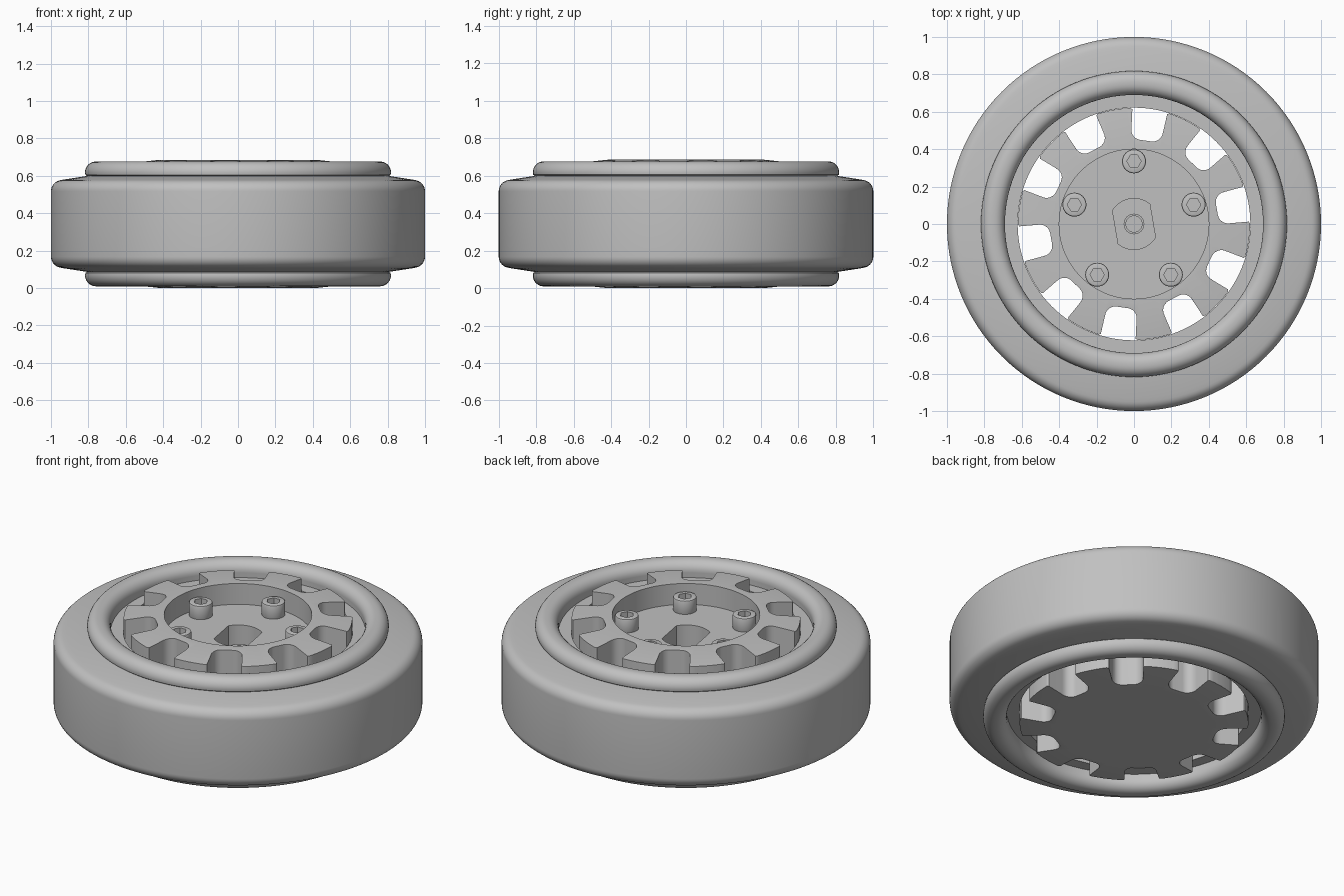
import bpy
import bmesh
from math import sin, cos, pi, radians
from mathutils import Vector

cube = bpy.data.objects.get("Cube")
if cube:
    bpy.data.objects.remove(cube, do_unlink=True)

grey = bpy.data.materials.new("plain grey")
grey.use_nodes = True
grey.diffuse_color = (0.53, 0.53, 0.53, 1)
for node in grey.node_tree.nodes:
    if node.type == 'BSDF_PRINCIPLED':
        node.inputs["Base Color"].default_value = grey.diffuse_color

MID = 0.3425  # height of the wheel's middle plane
TOP = 2 * MID


def finish(bm, name):
    bmesh.ops.recalc_face_normals(bm, faces=bm.faces)
    mesh = bpy.data.meshes.new(name)
    bm.to_mesh(mesh)
    bm.free()
    mesh.materials.append(grey)
    obj = bpy.data.objects.new(name, mesh)
    bpy.context.collection.objects.link(obj)
    return obj


def lathe(name, profile, steps=128):
    """Revolve a closed (radius, height) profile about z."""
    bm = bmesh.new()
    rings = [[bm.verts.new((r * cos(2 * pi * i / steps), r * sin(2 * pi * i / steps), z))
              for r, z in profile] for i in range(steps)]
    n = len(profile)
    for i in range(steps):
        a, b = rings[i], rings[(i + 1) % steps]
        for j in range(n):
            k = (j + 1) % n
            bm.faces.new((a[j], b[j], b[k], a[k]))
    return finish(bm, name)


def prism(name, outline, z0, z1):
    bm = bmesh.new()
    base = bm.faces.new([bm.verts.new((x, y, z0)) for x, y in outline])
    top = bmesh.ops.extrude_face_region(bm, geom=[base])["geom"]
    bmesh.ops.translate(bm, vec=(0, 0, z1 - z0),
                        verts=[v for v in top if isinstance(v, bmesh.types.BMVert)])
    return finish(bm, name)


def arc(cx, cy, r, a0, a1, n):
    return [(cx + r * cos(radians(a0 + (a1 - a0) * i / n)),
             cy + r * sin(radians(a0 + (a1 - a0) * i / n))) for i in range(n + 1)]


def circle(r, n=96):
    return arc(0, 0, r, 0, 360, n)[:-1]


def flipped(profile):
    return [(r, TOP - z) for r, z in reversed(profile)]


def bevel(obj, width, segments=3):
    mod = obj.modifiers.new("bevel", 'BEVEL')
    mod.width, mod.segments = width, segments
    mod.limit_method, mod.angle_limit = 'ANGLE', radians(60)


def cut(obj, cutter):
    cutter.hide_render = True
    mod = obj.modifiers.new("cut", 'BOOLEAN')
    mod.operation, mod.solver, mod.object = 'DIFFERENCE', 'EXACT', cutter


def bake(obj, cutters=()):
    bpy.context.view_layer.update()
    evaluated = obj.evaluated_get(bpy.context.evaluated_depsgraph_get())
    mesh = bpy.data.meshes.new_from_object(evaluated)
    obj.modifiers.clear()
    obj.data = mesh
    for c in cutters:
        bpy.data.objects.remove(c, do_unlink=True)


def smooth(obj):
    bpy.ops.object.select_all(action='DESELECT')
    obj.select_set(True)
    bpy.context.view_layer.objects.active = obj
    bpy.ops.object.shade_smooth_by_angle(angle=radians(35))


# Tyre with softly rounded shoulders and sloping side walls
wall = [(0.76, 0.602), (0.8, 0.6), (0.93, 0.58)] + arc(0.94, 0.517, 0.06, 80, 0, 8)
tyre = lathe("tyre", wall + flipped(wall))

# Rim: rounded beads at both sides and an inner flange just below the tabs
bead = ([(0.622, 0.585), (0.69, 0.585), (0.69, 0.615)]
        + arc(0.748, 0.618, 0.058, 180, 90, 7) + arc(0.76, 0.618, 0.058, 90, 0, 7)
        + [(0.816, 0.605), (0.795, 0.59)])
rim = lathe("rim", bead + flipped(bead))

# Hub: ten tabs separated by round-bottomed slots
outline = []
for i in range(10):
    turn = radians(82 + 36 * i)
    slot = ([(0.618, -0.106), (0.606, -0.094)] + arc(0.505, -0.03, 0.055, 270, 180, 6)
            + arc(0.505, 0.03, 0.055, 180, 90, 6) + [(0.606, 0.094), (0.618, 0.106)])
    for u, v in slot:
        p = Vector((u * cos(turn) - v * sin(turn), u * sin(turn) + v * cos(turn)))
        if p.length > 0.615:
            p = p.normalized() * 0.62
        outline.append(p)
    outline += arc(0, 0, 0.62, 82 + 36 * i + 12, 82 + 36 * i + 24, 4)
hub = prism("hub", outline, 0, TOP)

# Both hub faces fall away gently towards the tab ends
taper = [(0.42, TOP), (0.7, TOP - 0.03), (0.7, 0.8), (0.42, 0.8)]
tapers = [lathe("upper_taper_cutter", taper, 96), lathe("lower_taper_cutter", flipped(taper), 96)]
for cutter in tapers:
    cut(hub, cutter)
bake(hub, tapers)
bevel(hub, 0.016)

# Hub recess and the double-flat centre socket
FLOOR = 0.56
recess = prism("recess_cutter", circle(0.4), FLOOR, 0.8)
flats = arc(0, 0, 0.136, 42, 138, 20) + arc(0, 0, 0.136, 222, 318, 20)
socket_shape = [(x * cos(0.17) - y * sin(0.17), x * sin(0.17) + y * cos(0.17))
                for x, y in [(max(-0.116, min(0.116, x)), y) for x, y in flats]]
socket = prism("socket_cutter", socket_shape, 0.25, 0.7)
cut(hub, recess)
cut(hub, socket)
bake(hub, (recess, socket))

# Raised collar at the bottom of the socket
collar = lathe("socket_collar", [(0.043, 0.245), (0.043, 0.27), (0.055, 0.27), (0.055, 0.245)], 40)

# Five cap screws with hexagonal sockets
screw = prism("screw_1", circle(0.064, 40), -0.01, 0.08)
bevel(screw, 0.008, 2)
hexagon = prism("hex_cutter", circle(0.038, 6), 0.035, 0.2)
cut(screw, hexagon)
bake(screw, (hexagon,))
smooth(screw)
for i in range(5):
    part = screw if i == 0 else bpy.data.objects.new(f"screw_{i + 1}", screw.data)
    if i:
        bpy.context.collection.objects.link(part)
    a = radians(90 + 72 * i)
    part.location = (0.335 * cos(a), 0.335 * sin(a), FLOOR)

for part in (tyre, rim, hub, collar):
    smooth(part)
weighted = hub.modifiers.new("even_shading", 'WEIGHTED_NORMAL')
weighted.keep_sharp = True
